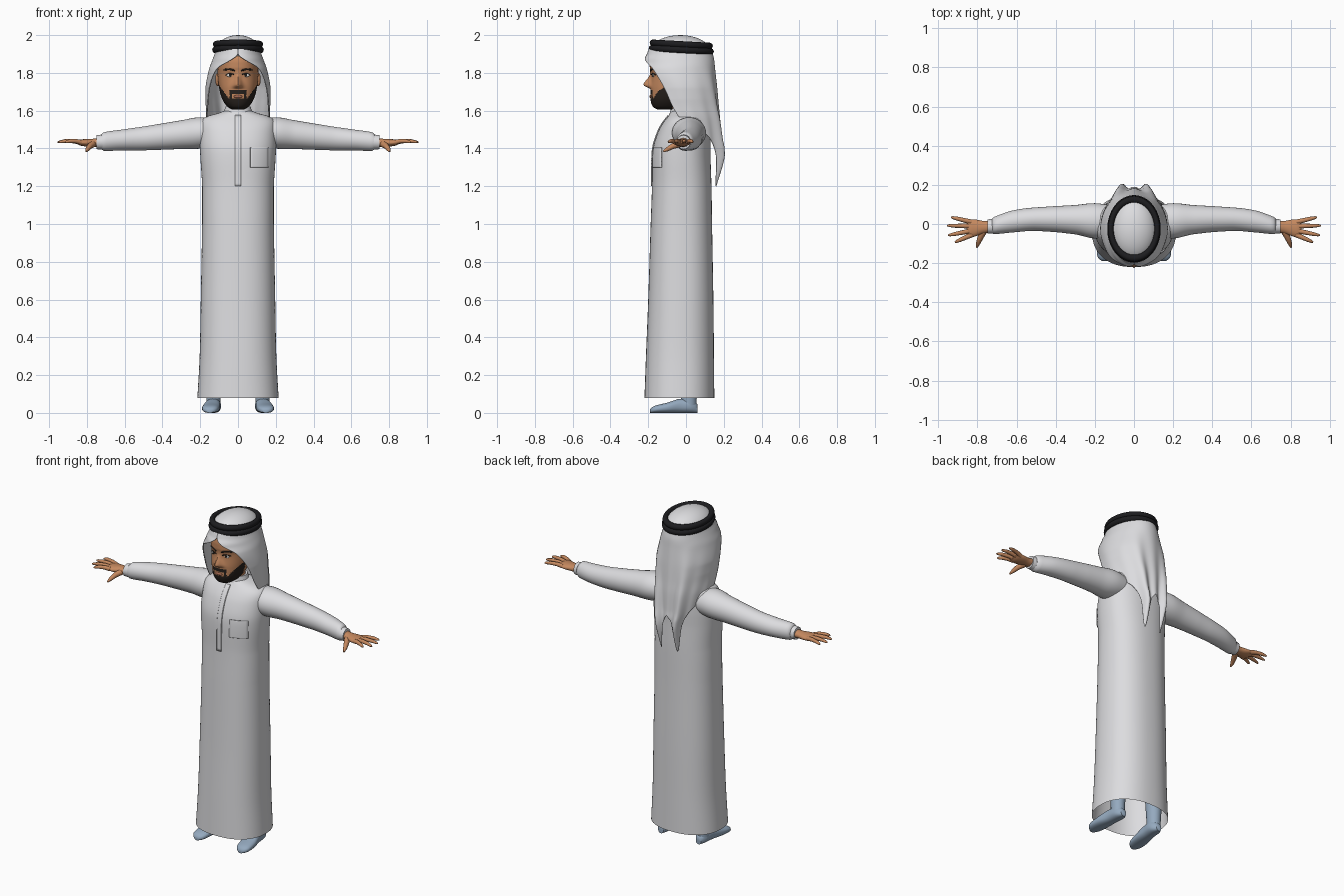
import bpy, bmesh, math
from mathutils import Vector

cube = bpy.data.objects.get("Cube")
if cube:
    bpy.data.objects.remove(cube, do_unlink=True)


def material(name, r, g, b):
    m = bpy.data.materials.new(name)
    m.use_nodes = True
    m.diffuse_color = (r, g, b, 1)
    bsdf = m.node_tree.nodes["Principled BSDF"]
    bsdf.inputs["Base Color"].default_value = (r, g, b, 1)
    bsdf.inputs["Roughness"].default_value = 0.7
    return m


WHITE = material("white cloth", .72, .72, .74)
BLACK = material("black cord", .012, .012, .014)
HAIR = material("dark hair", .02, .015, .012)
SKIN = material("tan skin", .56, .25, .115)
LIP = material("lip", .4, .15, .09)
SOCK = material("blue grey sock", .3, .4, .52)
EYE = material("eye white", .75, .75, .73)


def finish(ob, name, mat):
    """Name, colour and smooth one object."""
    ob.name = ob.data.name = name
    ob.data.materials.clear()
    ob.data.materials.append(mat)
    bpy.ops.object.select_all(action='DESELECT')
    ob.select_set(True)
    bpy.context.view_layer.objects.active = ob
    bpy.ops.object.shade_smooth_by_angle(angle=math.radians(55))
    return ob


def loft(name, rings, mat, closed=True, caps=(True, True), thick=0):
    """Skin a surface over rows of points."""
    bm = bmesh.new()
    grid = [[bm.verts.new(p) for p in r] for r in rings]
    n = len(grid[0])
    for a, b in zip(grid, grid[1:]):
        for i in range(n if closed else n - 1):
            j = (i + 1) % n
            bm.faces.new((a[i], a[j], b[j], b[i]))
    if closed:
        for flag, r in zip(caps, (grid[0], grid[-1])):
            if flag:
                bm.faces.new(r)
    bmesh.ops.recalc_face_normals(bm, faces=bm.faces)
    me = bpy.data.meshes.new(name)
    bm.to_mesh(me)
    bm.free()
    ob = bpy.data.objects.new(name, me)
    bpy.context.collection.objects.link(ob)
    if thick:
        mod = ob.modifiers.new("thickness", 'SOLIDIFY')
        mod.thickness = thick
        mod.offset = 0
    return finish(ob, name, mat)


def ball(name, centre, size, mat):
    bpy.ops.mesh.primitive_uv_sphere_add(segments=32, ring_count=16, location=centre)
    ob = bpy.context.object
    ob.scale = size
    return finish(ob, name, mat)


def sample(table, x):
    """Smooth, overshoot-free lookup in a table keyed by its first column."""
    i = max(k for k in range(len(table) - 1) if k == 0 or table[k][0] <= x)
    p, q = table[i], table[i + 1]
    a, b = table[max(i - 1, 0)], table[min(i + 2, len(table) - 1)]
    h = q[0] - p[0]
    u = min(max((x - p[0]) / h, 0), 1)
    out = []
    for j in range(1, len(p)):
        m = (q[j] - a[j]) / (q[0] - a[0]) * h
        n = (b[j] - p[j]) / (b[0] - p[0]) * h
        v = ((2*u**3 - 3*u*u + 1) * p[j] + (u**3 - 2*u*u + u) * m
             + (3*u*u - 2*u**3) * q[j] + (u**3 - u*u) * n)
        out.append(min(max(v, min(p[j], q[j])), max(p[j], q[j])))
    return out


def steps(a, b, n):
    return [a + (b - a) * i / n for i in range(n + 1)]


def ring(c, a, b, n=32, e=2.0):
    """Superellipse round c with half axes a and b."""
    f = lambda t: math.copysign(abs(t) ** (2 / e), t)
    return [Vector(c) + Vector(a) * f(math.cos(k)) + Vector(b) * f(math.sin(k))
            for k in (2 * math.pi * i / n for i in range(n))]


def column(table, count, n, e):
    """Level rings from rows of height, half width, front and back."""
    out = []
    for z in steps(table[0][0], table[-1][0], count):
        w, f, b = sample(table, z)
        out.append(ring((0, (f + b) / 2, z), (w, 0, 0), (0, (b - f) / 2, 0), n, e))
    return out


def front_y(table, x, z, e):
    w, f, b = sample(table, z)
    return (f + b) / 2 - (b - f) / 2 * max(0, 1 - abs(x / w) ** e) ** (1 / e)


def limb(name, table, s, mat, count=24, caps=(True, True)):
    """Sideways loft: rows of x, centre z, half z, centre y, half y."""
    rings = []
    for x in steps(table[0][0], table[-1][0], count):
        zc, rz, yc, ry = sample(table, x)
        rings.append(ring((s * x, yc, zc), (0, ry, 0), (0, 0, rz)))
    return loft(name, rings, mat, caps=caps)


def tube(name, path, radii, mat):
    pts = [Vector(p) for p in path]
    rings = []
    for i, p in enumerate(pts):
        d = (pts[min(i + 1, len(pts) - 1)] - pts[max(i - 1, 0)]).normalized()
        side = d.cross(Vector((0, 0, 1))).normalized()
        rings.append(ring(p, side * radii[i], side.cross(d) * radii[i], 12))
    return loft(name, rings, mat)


# Robe, open at the hem
ROBE = [(.08, .215, -.22, .15), (.3, .203, -.212, .148), (.6, .197, -.2, .145),
        (1, .19, -.187, .138), (1.2, .19, -.18, .135), (1.35, .199, -.178, .13),
        (1.42, .202, -.17, .13), (1.5, .202, -.142, .125), (1.545, .195, -.115, .11),
        (1.57, .165, -.095, .09), (1.585, .11, -.085, .065), (1.6, .07, -.075, .045)]
loft("robe", column(ROBE, 110, 64, 2.3), WHITE, caps=(False, True))
COLLAR = [(1.575, .082, -.09, .05), (1.6, .073, -.082, .046), (1.622, .067, -.08, .042)]
loft("collar", column(COLLAR, 6, 48, 2), WHITE)


# Placket and chest pocket laid on the robe
def patch(name, x0, x1, z0, z1):
    rows = [[(x, front_y(ROBE, x, z, 2.3) - .003, z) for x in steps(x0, x1, 8)]
            for z in steps(z0, z1, 24)]
    loft(name, rows, WHITE, closed=False, thick=.006)


patch("placket", -.015, .015, 1.2, 1.575)
patch("chest_pocket", .065, .16, 1.3, 1.405)

# Head with nose, bearded by rule
HEAD = [(1.605, .03, -.15, -.05), (1.62, .055, -.175, -.02), (1.66, .083, -.188, .02),
        (1.72, .1, -.188, .07), (1.79, .108, -.183, .1), (1.83, .108, -.192, .11),
        (1.88, .105, -.187, .11), (1.92, .085, -.16, .1)]
NOSE = [(1.715, 0), (1.735, 1), (1.75, .9), (1.78, .35), (1.815, 0)]
rings = column(HEAD, 64, 96, 2.2)
for r in rings:
    for p in r:
        if p.y < -.1:
            width = .013 + .25 * max(0, 1.77 - p.z)
            p.y -= .038 * sample(NOSE, p.z)[0] * math.exp(-(p.x / width) ** 2)
head = loft("head", rings, SKIN)
head.data.materials.append(HAIR)
for f in head.data.polygons:
    x, y, z = abs(f.center.x), f.center.y, f.center.z
    top = 1.708 if x < .045 else 1.665 + 1.4 * max(0, x - .05)
    mouth = x < .03 and 1.662 < z < 1.69
    f.material_index = int(y < -.07 and z < top and not mouth)
loft("neck", [ring((0, -.025, z), (.058, 0, 0), (0, .055, 0)) for z in (1.55, 1.68)], SKIN)
ball("lips", (0, -.187, 1.675), (.024, .007, .008), LIP)

for s, side in ((1, "left"), (-1, "right")):
    # Eyes, brows and ears
    x = s * .042
    y = front_y(HEAD, x, 1.787, 2.2)
    ball(side + "_eye", (x, y + .001, 1.787), (.019, .005, .0085), EYE)
    ball(side + "_iris", (x, y - .003, 1.788), (.007, .003, .007), HAIR)
    tube(side + "_eyelid", [(s * a, front_y(HEAD, a, 1.795, 2.2) - .001, 1.796 - 12 * (a - .042) ** 2)
                            for a in steps(.02, .066, 6)], [.002] + [.003] * 5 + [.002], HAIR)
    tube(side + "_brow", [(s * a, front_y(HEAD, a, 1.815, 2.2), 1.82 - 9 * (a - .05) ** 2)
                          for a in steps(.017, .077, 6)], [.003] + [.005] * 5 + [.002], HAIR)
    ball(side + "_ear", (s * .108, -.035, 1.765), (.012, .022, .035), SKIN)

    # Sleeve and cuff
    limb(side + "_sleeve", [(.08, 1.485, .065, .015, .075), (.2, 1.482, .083, .016, .09),
                            (.3, 1.473, .076, .022, .075), (.5, 1.453, .063, .025, .06),
                            (.62, 1.444, .055, .013, .056), (.715, 1.436, .048, -.008, .044),
                            (.725, 1.434, .038, -.01, .038)], s, WHITE, 48)
    limb(side + "_cuff", [(.715, 1.434, .04, -.011, .039), (.748, 1.433, .037, -.013, .036)],
         s, WHITE, 4)

    # Hand with fingers and thumb
    limb(side + "_palm", [(.72, 1.433, .026, -.013, .03), (.77, 1.43, .021, -.016, .032),
                          (.81, 1.43, .019, -.02, .043), (.84, 1.432, .015, -.022, .045),
                          (.856, 1.433, .007, -.022, .036)], s, SKIN)
    for name, y0, xt, yt in (("index", -.056, .915, -.093), ("middle", -.034, .95, -.058),
                             ("ring", -.011, .955, -.008), ("little", .01, .935, .035)):
        tube(side + "_" + name + "_finger",
             [(s * (.83 + (xt - .83) * t), y0 + (yt - y0) * t, 1.432 + .008 * math.sin(3 * t))
              for t in (0, .35, .7, .93, 1)], [.013, .0115, .01, .007, .003], SKIN)
    tube(side + "_thumb", [(s * .765, -.03, 1.425), (s * .785, -.07, 1.412),
                           (s * .797, -.1, 1.395), (s * .803, -.12, 1.384)],
         [.018, .015, .011, .004], SKIN)

    # Sock foot: rows of y, centre x, half width, top
    FOOT = [(-.19, .148, .015, .02), (-.17, .148, .038, .036), (-.1, .142, .046, .054),
            (-.03, .133, .04, .075), (.03, .128, .037, .07), (.062, .128, .018, .045)]
    rings = []
    for y in steps(-.19, .062, 20):
        xc, rx, top = sample(FOOT, y)
        rings.append(ring((s * xc, y, top / 2), (rx, 0, 0), (0, 0, top / 2), 32, 2.4))
    loft(side + "_foot", rings, SOCK)
    loft(side + "_ankle", [ring((s * .13, .015, z), (r, 0, 0), (0, r + .004, 0))
                           for z, r in ((.03, .037), (.08, .038), (.2, .045), (.35, .052))], SOCK)

# Headscarf: rows of height, half width, back, front edge, wrap angle
SCARF = [(1.2, .11, .135, .03, 90), (1.36, .13, .185, .02, 90), (1.45, .15, .18, 0, 95),
         (1.55, .165, .176, -.03, 100), (1.62, .168, .17, -.07, 108),
         (1.72, .17, .162, -.115, 118), (1.82, .151, .152, -.175, 132),
         (1.87, .133, .147, -.216, 165), (1.9, .122, .14, -.205, 180),
         (1.94, .112, .13, -.19, 180)]
HEM = [(0, 1.42), (.15, 1.36), (.3, 1.2), (.46, 1.42), (.7, 1.5), (1, 1.57)]
rows = []
for t in steps(0, 1, 60):
    row = []
    for u in steps(-1, 1, 96):
        a = abs(u)
        z = 1.94 + (sample(HEM, a)[0] - 1.94) * t
        w, back, edge, wrap = sample(SCARF, z)
        phi = math.radians(wrap)
        depth = (back - edge) / (1 - math.cos(phi))
        loose = min(max((1.85 - z) / .45, 0), 1)
        fold = loose * (.036 * math.exp(-((a - .31) / .11) ** 2) + .005 * math.cos(24 * a))
        k = u * phi
        row.append(((w + fold * .3) * math.sin(k), back - depth + (depth + fold) * math.cos(k), z))
    rows.append(row)
loft("headscarf", rows, WHITE, closed=False, thick=.004)
ball("headscarf_crown", (0, -.03, 1.912), (.118, .16, .088), WHITE)

# Doubled head cord
for name, z, size in (("upper_cord", 1.951, .97), ("lower_cord", 1.922, 1)):
    bpy.ops.mesh.primitive_torus_add(major_segments=64, minor_segments=16, major_radius=.14,
                                     minor_radius=.017, location=(0, -.025, z),
                                     rotation=(-.055, 0, 0))
    cord = bpy.context.object
    cord.scale = (.87 * size, 1.1 * size, 1)
    finish(cord, name, BLACK)
